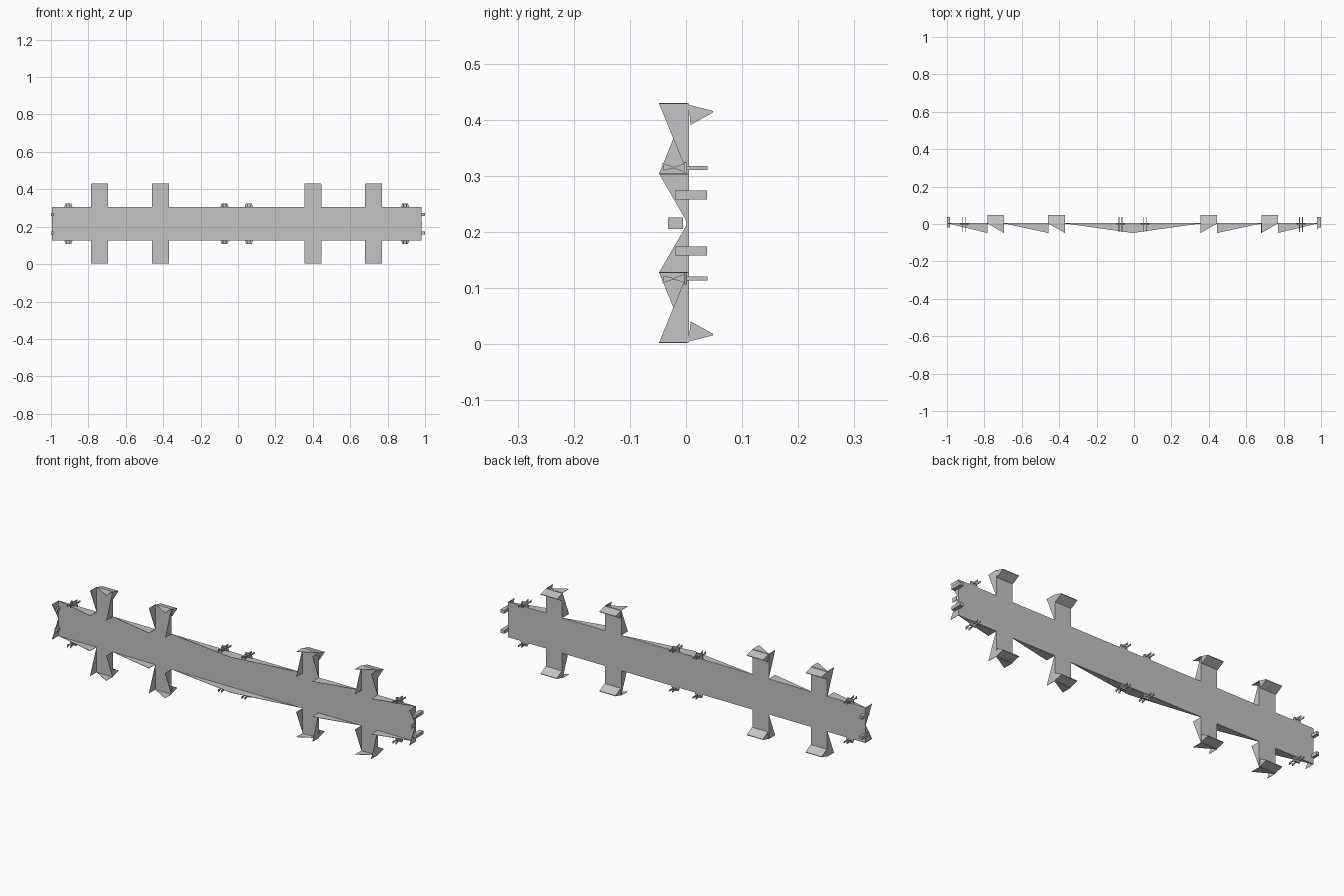
import bpy
import bmesh
from mathutils import Vector

cube = bpy.data.objects.get("Cube")
if cube:
    bpy.data.objects.remove(cube, do_unlink=True)

grey = bpy.data.materials.new("plain grey")
grey.use_nodes = True
grey.diffuse_color = (0.55, 0.55, 0.55, 1)
grey.node_tree.nodes["Principled BSDF"].inputs["Base Color"].default_value = grey.diffuse_color

CENTRE = Vector((-0.007, 0, 0.216))
END, BODY, ARM = 0.988, 0.088, 0.213
ARMS = [(0.777, 0.688), (0.452, 0.363)]


def make(name, faces, thickness=0, sides=(True, False, True)):
    """Mesh from polygons, mirrored about the middle of the frame."""
    bm = bmesh.new()
    for points in faces:
        bm.faces.new([bm.verts.new(p) for p in points])
    if not thickness:
        bmesh.ops.remove_doubles(bm, verts=bm.verts, dist=0.00001)
        bmesh.ops.recalc_face_normals(bm, faces=bm.faces)
    mesh = bpy.data.meshes.new(name)
    bm.to_mesh(mesh)
    bm.free()
    mesh.materials.append(grey)
    obj = bpy.data.objects.new(name, mesh)
    obj.location = CENTRE
    bpy.context.collection.objects.link(obj)
    if any(sides):
        obj.modifiers.new("mirror", "MIRROR").use_axis = sides
    if thickness:
        solid = obj.modifiers.new("thickness", "SOLIDIFY")
        solid.thickness = thickness
        solid.offset = 0
    return obj


def prism(profile, shift):
    """Closed polygons of a profile swept along a vector."""
    near = [Vector(p) for p in profile]
    far = [p + Vector(shift) for p in near]
    n = len(near)
    walls = [(near[i], near[(i + 1) % n], far[(i + 1) % n], far[i]) for i in range(n)]
    return [near, far[::-1]] + walls


def box(x0, x1, y0, y1, z0, z1):
    return prism([(x0, y0, z0), (x1, y0, z0), (x1, y1, z0), (x0, y1, z0)], (0, 0, z1 - z0))


# Outline of one quarter, from the end around both arms to the middle
path = [(END, 0), (END, BODY)]
for outer, inner in ARMS:
    path += [(outer, BODY), (outer, ARM), (inner, ARM), (inner, BODY)]
path.append((0, BODY))

# Flat back panel with its arms
make("back_panel", [[(x, 0.003, z) for x, z in path + [(0, 0)]]], 0.004)

# Tapering flanges along the outline, each deepest where its edge ends
flanges = [[(a[0], 0.003, a[1]), (b[0], 0.003, b[1]), (b[0], -0.048, b[1])]
           for a, b in zip(path, path[1:])]
make("edge_flanges", flanges, 0.0015)

# Wedge hooks behind the arm tips
for number, (outer, inner) in enumerate(ARMS, 1):
    wedge = [(inner, 0.005, 0.211), (inner, 0.048, 0.2), (inner, 0.048, 0.197),
             (inner, 0.008, 0.175)]
    make(f"arm_hook_{number}", prism(wedge, (outer - inner, 0, 0)))

# Two-pronged clips along the long edges
for number, x in enumerate((0.065, 0.9), 1):
    tab = [(x - 0.022, -0.004, BODY), (x + 0.022, -0.004, BODY),
           (x + 0.015, -0.004, 0.109), (x - 0.015, -0.004, 0.109)]
    make(f"edge_clip_tab_{number}", prism(tab, (0, 0.006, 0)))
    for side in (-1, 1):
        px = x + side * 0.008 - 0.002
        head = [(px, 0, 0.09), (px, 0, 0.107), (px, -0.022, 0.1),
                (px, -0.042, 0.107), (px, -0.04, 0.094), (px, -0.022, 0.098)]
        make(f"edge_clip_head_{number}", prism(head, (0.004, 0, 0)))
        make(f"edge_clip_bar_{number}", box(px, px + 0.004, 0, 0.038, 0.095, 0.102))

# Clips at both ends
for name, x0, x1 in (("left", 0.986, 1.007), ("right", -0.993, -0.978)):
    make(f"{name}_end_clip", box(x0, x1, -0.02, 0.037, 0.042, 0.058), 0, (False, False, True))

# Small plate in the middle of the left end
make("left_end_plate", box(0.988, 0.991, -0.032, -0.005, -0.01, 0.01), 0, (False, False, False))
